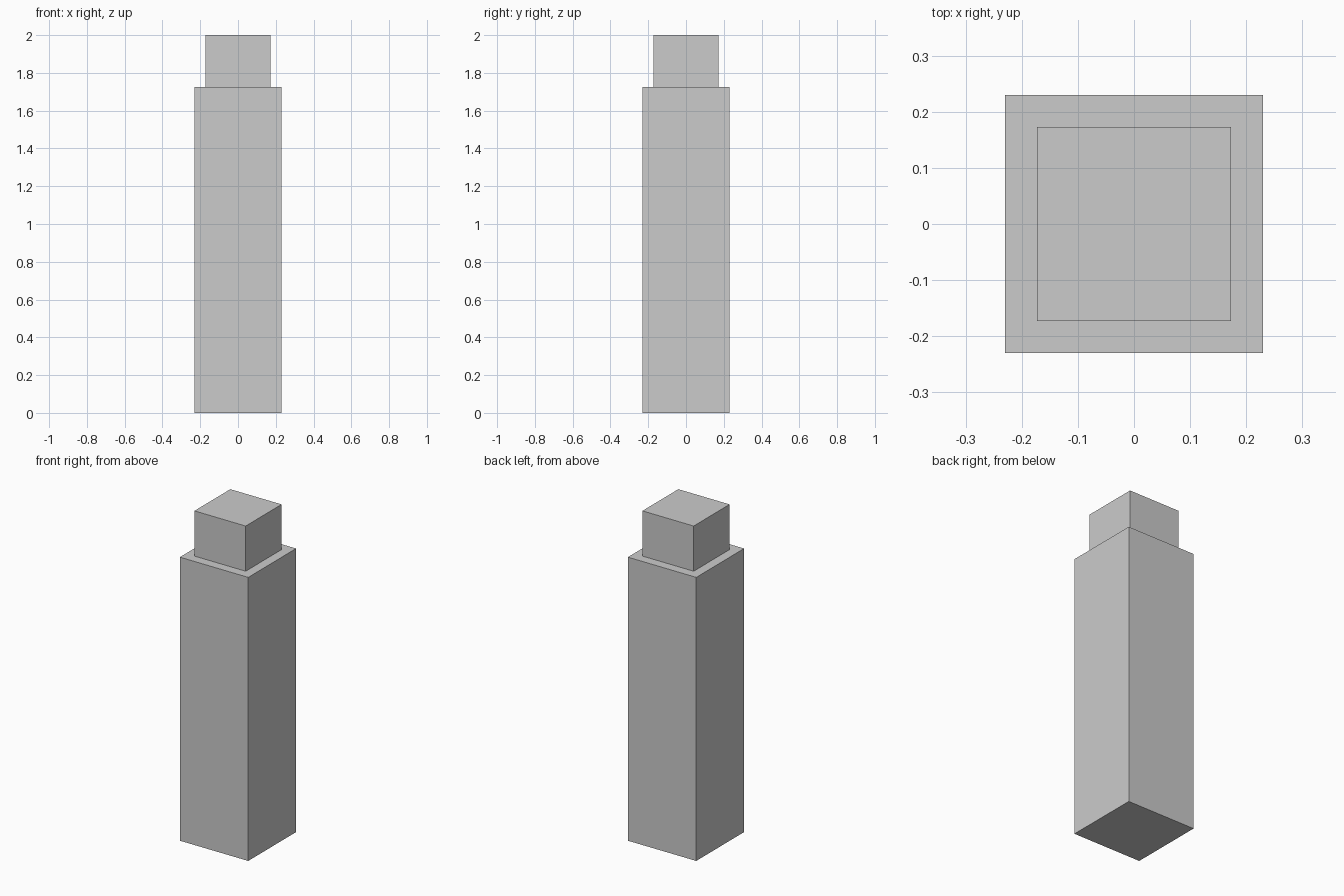
import bpy

if "Cube" in bpy.data.objects:
    bpy.data.objects.remove(bpy.data.objects["Cube"])


def box(name, width, z0, z1):
    """Square block centred on the z axis, spanning z0 to z1."""
    bpy.ops.mesh.primitive_cube_add(size=1, location=(0, 0, (z0 + z1) / 2))
    obj = bpy.context.object
    obj.name = name
    obj.scale = (width, width, z1 - z0)
    bpy.ops.object.transform_apply(location=False, rotation=False, scale=True)
    return obj


# Tall square body
box("body", 0.46, 0, 1.725)

# Narrower square cap on top
box("cap", 0.345, 1.725, 2.0)
